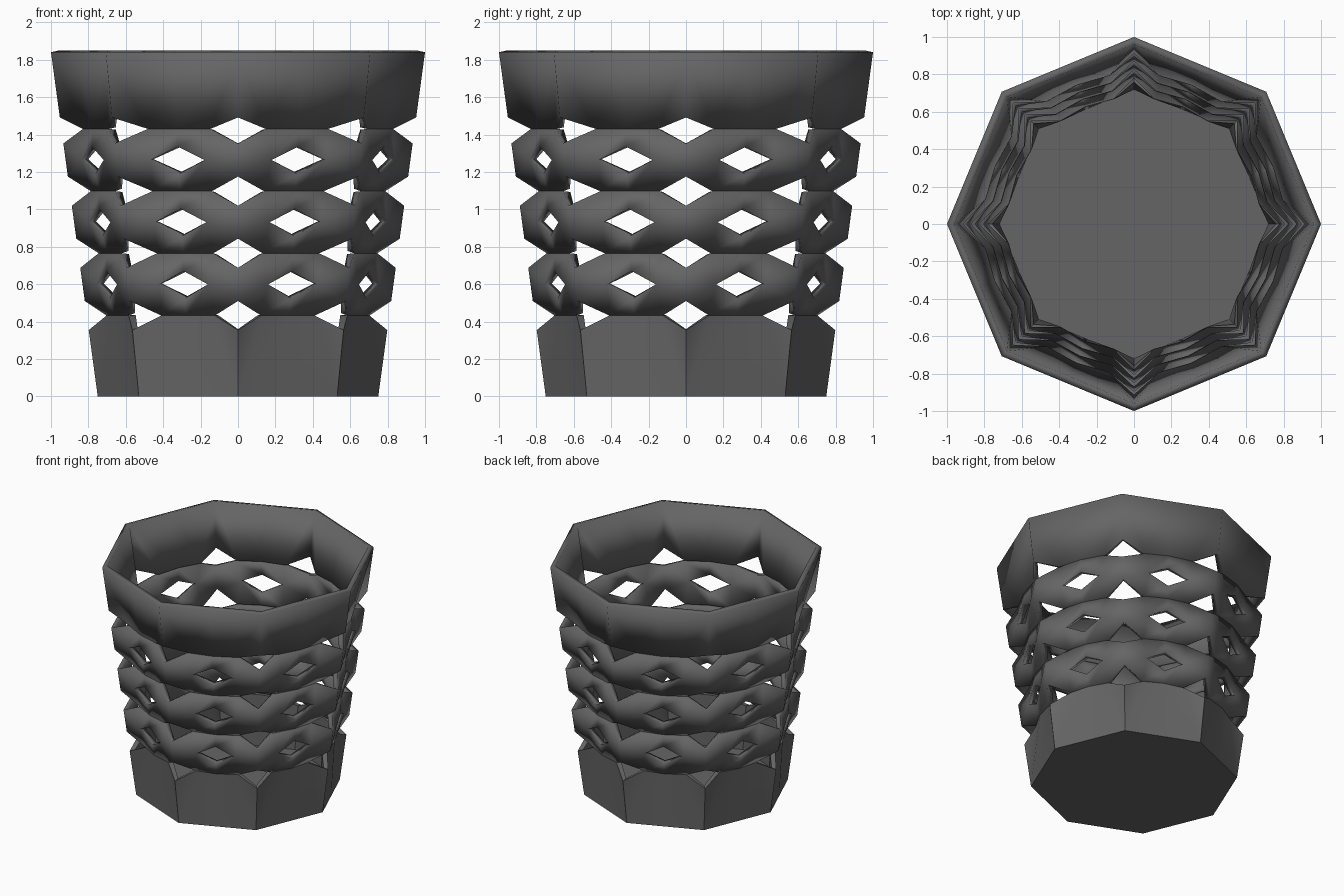
import bpy, bmesh, math

if "Cube" in bpy.data.objects:
    bpy.data.objects.remove(bpy.data.objects["Cube"])

# Dark grey plastic
mat = bpy.data.materials.new("dark grey plastic")
mat.diffuse_color = (0.13, 0.13, 0.13, 1)
mat.use_nodes = True
mat.node_tree.nodes["Principled BSDF"].inputs["Base Color"].default_value = mat.diffuse_color

H, R0, R1, N = 1.84, 0.75, 1.0, 8
CREASE_Z = [0.432, 0.765, 1.097, 1.43]   # seams between the rings
GAP = 0.078                              # half height of the corner holes


class Ring:
    """Octagonal band of the basket, thickened inwards when finished."""

    def __init__(self, name):
        self.name, self.bm, self.cache = name, bmesh.new(), {}

    def vert(self, side, u, z, inset=0.0):
        """Point on a tapered side: u across the side, pushed in by inset."""
        r = R0 + (R1 - R0) * z / H
        a, b = (2 * math.pi * (side + k) / N for k in (0, 1))
        m = (a + b) / 2
        x = r * (math.cos(a) * (1 - u) + math.cos(b) * u) - inset * math.cos(m)
        y = r * (math.sin(a) * (1 - u) + math.sin(b) * u) - inset * math.sin(m)
        key = (round(x, 4), round(y, 4), round(z, 4))
        if key not in self.cache:
            self.cache[key] = self.bm.verts.new((x, y, z))
        return self.cache[key]

    def crease(self, s, z):
        return [self.vert(s, 0.25, z, 0.05), self.vert(s, 0.5, z, 0.03),
                self.vert(s, 0.75, z, 0.05)]

    def faces(self, *quads):
        for q in quads:
            self.bm.faces.new(q)

    def finish(self, angle):
        me = bpy.data.meshes.new(self.name)
        self.bm.normal_update()
        self.bm.to_mesh(me)
        self.bm.free()
        me.materials.append(mat)
        ob = bpy.data.objects.new(self.name, me)
        bpy.context.collection.objects.link(ob)
        bpy.ops.object.select_all(action='DESELECT')
        bpy.context.view_layer.objects.active = ob
        ob.select_set(True)
        wall = ob.modifiers.new("wall", 'SOLIDIFY')
        wall.thickness = 0.04
        wall.offset = -1
        bpy.ops.object.modifier_apply(modifier=wall.name)
        bpy.ops.object.shade_smooth_by_angle(angle=math.radians(angle))


# Solid base with floor
base = Ring("base")
floor_ring = []
z = CREASE_Z[0]
for s in range(N):
    b0, bc, b1 = (base.vert(s, u, 0) for u in (0, 0.5, 1))
    floor_ring += [b0, bc]
    k0, k1 = base.vert(s, 0, z - GAP), base.vert(s, 1, z - GAP)
    l1, l2, l3 = base.crease(s, z)
    base.faces((b0, l1, k0), (b0, bc, l2, l1), (bc, b1, l3, l2), (b1, k1, l3))
base.faces(floor_ring[::-1])
base.finish(40)

# Pierced rings, each with a diamond hole mid-side
for i, (za, zb) in enumerate(zip(CREASE_Z, CREASE_Z[1:])):
    ring = Ring("pierced_ring_%d" % (i + 1))
    v, zm = ring.vert, (za + zb) / 2
    for s in range(N):
        c0, c1 = v(s, 0, za + GAP), v(s, 0, zb - GAP)
        d0, d1 = v(s, 1, za + GAP), v(s, 1, zb - GAP)
        l1, l2, l3 = ring.crease(s, za)
        u1, u2, u3 = ring.crease(s, zb)
        hl, hr = v(s, 0.28, zm, 0.01), v(s, 0.72, zm, 0.01)
        hb, ht = v(s, 0.5, zm - 0.075, 0.015), v(s, 0.5, zm + 0.072, 0.015)
        ring.faces((c0, l1, hl), (c0, hl, c1), (c1, hl, u1),
                   (l1, l2, hb, hl), (l2, l3, hr, hb),
                   (hl, ht, u2, u1), (ht, hr, u3, u2),
                   (l3, d0, hr), (d0, d1, hr), (d1, u3, hr))
    ring.finish(180)

# Solid rim wall
rim = Ring("rim")
z = CREASE_Z[-1]
for s in range(N):
    t0, tc, t1 = (rim.vert(s, u, H) for u in (0, 0.5, 1))
    k0, k1 = rim.vert(s, 0, z + GAP - 0.017), rim.vert(s, 1, z + GAP - 0.017)
    l1, l2, l3 = rim.crease(s, z)
    rim.faces((k0, l1, t0), (l1, l2, tc, t0), (l2, l3, t1, tc), (l3, k1, t1))
rim.finish(180)
